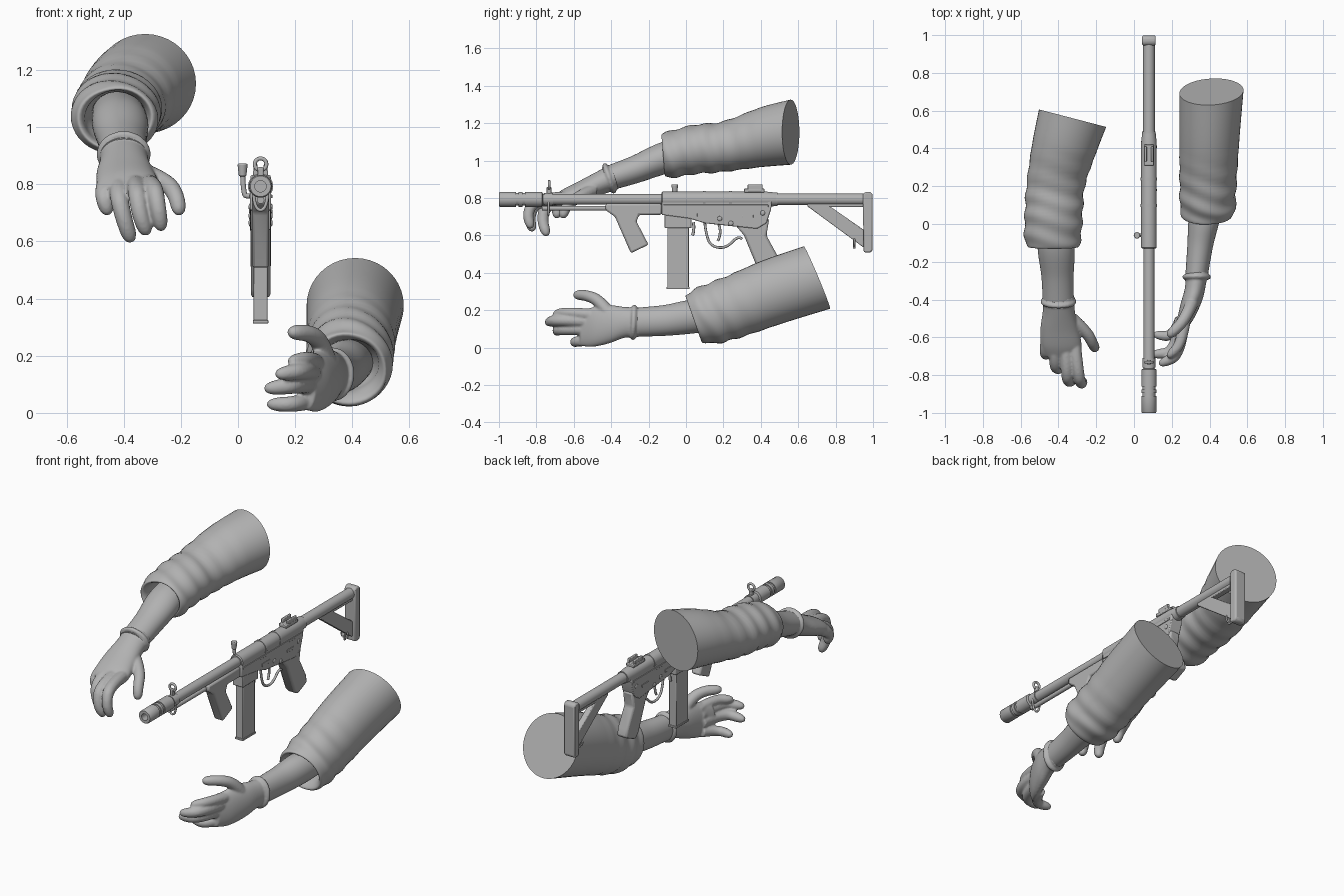
import bpy, bmesh, math
from mathutils import Vector

cube = bpy.data.objects.get("Cube")
if cube:
    bpy.data.objects.remove(cube, do_unlink=True)

grey = bpy.data.materials.new("plain grey")
grey.use_nodes = True
grey.diffuse_color = (.45, .45, .45, 1)
grey.node_tree.nodes["Principled BSDF"].inputs["Base Color"].default_value = grey.diffuse_color
AXIS, BORE = .079, .793


def finish(name, bm):
    bmesh.ops.recalc_face_normals(bm, faces=bm.faces)
    mesh = bpy.data.meshes.new(name)
    bm.to_mesh(mesh)
    bm.free()
    mesh.materials.append(grey)
    obj = bpy.data.objects.new(name, mesh)
    bpy.context.collection.objects.link(obj)
    return obj


def bevel(obj, width):
    mod = obj.modifiers.new("bevel", "BEVEL")
    mod.width, mod.segments, mod.limit_method = width, 2, "ANGLE"
    return obj


def prism(name, profile, half, x=AXIS, edge=.005):
    """Side profile of (y, z) points, given thickness across x."""
    bm = bmesh.new()
    face = bm.faces.new([bm.verts.new((x - half, y, z)) for y, z in profile])
    out = bmesh.ops.extrude_face_region(bm, geom=[face])["geom"]
    bmesh.ops.translate(bm, vec=(2 * half, 0, 0), verts=[v for v in out if isinstance(v, bmesh.types.BMVert)])
    return bevel(finish(name, bm), edge)


def block(name, y0, y1, z0, z1, half, x=AXIS, edge=.004):
    return prism(name, [(y0, z0), (y1, z0), (y1, z1), (y0, z1)], half, x, edge)


def lathe(name, rows, z=BORE, x=AXIS, sides=32):
    """Turned part along y from (y, radius) rows."""
    bm = bmesh.new()
    rings = [[bm.verts.new((x + r * math.cos(math.tau * i / sides), y, z + r * math.sin(math.tau * i / sides)))
              for i in range(sides)] for y, r in rows]
    skin(bm, rings)
    bm.faces.new(rings[0])
    bm.faces.new(rings[-1])
    return finish(name, bm)


def skin(bm, rings):
    for a, b in zip(rings, rings[1:]):
        for i in range(len(a)):
            j = (i + 1) % len(a)
            bm.faces.new((a[i], a[j], b[j], b[i]))


def tube(name, points, radius, closed=False, scale=None):
    """Smooth bent rod; scale gives a relative radius at each point."""
    curve = bpy.data.curves.new(name, "CURVE")
    curve.dimensions, curve.bevel_depth, curve.bevel_resolution = "3D", radius, 4
    curve.use_fill_caps, curve.resolution_u = True, 8
    spline = curve.splines.new("NURBS")
    spline.points.add(len(points) - 1)
    for i, p in enumerate(points):
        spline.points[i].co = (*p, 1)
        spline.points[i].radius = scale[i] if scale else 1
    spline.order_u = 3
    spline.use_endpoint_u, spline.use_cyclic_u = not closed, closed
    temp = bpy.data.objects.new(name, curve)
    bpy.context.collection.objects.link(temp)
    mesh = bpy.data.meshes.new_from_object(temp.evaluated_get(bpy.context.evaluated_depsgraph_get()))
    bpy.data.objects.remove(temp)
    mesh.materials.clear()
    mesh.materials.append(grey)
    obj = bpy.data.objects.new(name, mesh)
    bpy.context.collection.objects.link(obj)
    return obj


def circle(y, z, r, x=AXIS, count=12):
    return [(x + r * math.cos(math.tau * i / count), y, z + r * math.sin(math.tau * i / count)) for i in range(count)]


def limb(name, rows, folds=0, steps=8, sides=40):
    """Closed loft through (x, y, z, half width, half height, x shear, z shear)."""
    rows = [Vector(r) for r in rows]
    bm, rings = bmesh.new(), []
    for k in range(len(rows) - 1):
        p0, p1, p2, p3 = rows[max(k - 1, 0)], rows[k], rows[k + 1], rows[min(k + 2, len(rows) - 1)]
        for s in range(steps + (k == len(rows) - 2)):
            t = s / steps
            x, y, z, w, h, sx, sz = p1 + (p2 - p0) * (t / 2) + (p0 * 2 - p1 * 5 + p2 * 4 - p3) * (t * t / 2) \
                + (p1 * 3 - p0 - p2 * 3 + p3) * (t ** 3 / 2)
            weight = folds * max(0, min(1, (.42 - y) * 4))
            ring = []
            for i in range(sides):
                a = math.tau * i / sides
                fold = 1 + weight * math.sin(y * 62 + 1.5 * math.sin(a + 1) + math.sin(2 * a))
                dx, dz = w * fold * math.cos(a), h * fold * math.sin(a)
                ring.append(bm.verts.new((x + dx, y + sx * dx + sz * dz, z + dz)))
            rings.append(ring)
    skin(bm, rings)
    bm.faces.new(rings[0])
    bm.faces.new(rings[-1])
    return finish(name, bm)


def hand(name, palm, cuff, digits):
    """Palm, fingers and glove hem fused into one soft surface."""
    parts = [limb(name, palm)]
    x, y, z, w, h, slope = cuff
    hem = [(x + w * math.cos(math.tau * i / 12), y + slope * h * math.sin(math.tau * i / 12),
            z + h * math.sin(math.tau * i / 12)) for i in range(12)]
    parts.append(tube("hem", hem, .014, True))
    for thick, path in digits:
        path = [Vector(p) for p in path]
        path.append(path[-1] + (path[-1] - path[-2]).normalized() * .008)
        parts.append(tube("digit", path, thick, scale=[1.25, 1.1, .95, .25] if len(path) == 4 else [1.2, 1.1, 1, .9, .25]))
    bm = bmesh.new()
    for part in parts:
        bm.from_mesh(part.data)
        bpy.data.objects.remove(part)
    obj = finish(name, bm)
    mod = obj.modifiers.new("fuse", "REMESH")
    mod.mode, mod.voxel_size, mod.use_smooth_shade = "VOXEL", .006, True
    mod = obj.modifiers.new("soften", "SMOOTH")
    mod.factor, mod.iterations = .5, 5


# Right arm, raised
limb("right_sleeve", [
    (-.325, .56, 1.152, .178, .174, -.26, 0), (-.37, .4, 1.125, .169, .16, -.15, 0),
    (-.415, .2, 1.075, .155, .135, 0, 0), (-.425, .05, 1.06, .153, .132, 0, 0),
    (-.43, -.07, 1.035, .15, .126, 0, -.05), (-.43, -.12, 1.028, .135, .114, 0, -.08),
    (-.428, -.1, 1.03, .114, .097, 0, -.08), (-.42, .02, 1.05, .09, .075, 0, 0)], .03)
limb("right_forearm", [
    (-.42, .04, 1.05, .09, .08, 0, 0), (-.412, -.13, 1.01, .098, .088, 0, 0),
    (-.405, -.28, .95, .085, .072, 0, -.2), (-.4, -.43, .9, .082, .062, 0, -.3)])
hand("right_hand", [
    (-.4, -.38, .915, .084, .066, 0, -.3), (-.398, -.46, .88, .085, .06, 0, -.3),
    (-.395, -.55, .838, .1, .055, 0, -.3), (-.385, -.64, .8, .108, .048, 0, -.3),
    (-.38, -.7, .775, .09, .034, 0, -.3)], (-.4, -.41, .905, .084, .07, -.35), [
    (.028, [(-.46, -.62, .8), (-.475, -.69, .77), (-.455, -.69, .7)]),
    (.03, [(-.415, -.64, .8), (-.42, -.75, .77), (-.4, -.77, .68), (-.375, -.745, .605)]),
    (.03, [(-.36, -.64, .8), (-.355, -.8, .79), (-.345, -.84, .7), (-.32, -.82, .63)]),
    (.029, [(-.315, -.64, .8), (-.295, -.8, .8), (-.28, -.85, .72), (-.268, -.83, .645)]),
    (.029, [(-.33, -.5, .84), (-.25, -.57, .81), (-.215, -.64, .76), (-.205, -.66, .7)])])

# Left arm, lowered
limb("left_sleeve", [
    (.41, .7, .375, .17, .167, .05, -.42), (.4, .47, .3, .16, .165, .03, -.38),
    (.393, .26, .22, .152, .16, 0, -.3), (.39, .14, .18, .148, .152, 0, -.35),
    (.39, .08, .162, .146, .14, 0, -.35), (.388, .04, .155, .131, .122, 0, -.35),
    (.386, .065, .16, .11, .1, 0, -.35), (.386, .17, .175, .085, .075, 0, -.3)], .03)
limb("left_forearm", [
    (.39, .18, .18, .085, .08, 0, -.2), (.372, .03, .165, .083, .088, 0, -.2),
    (.35, -.12, .145, .068, .082, 0, 0), (.33, -.29, .135, .06, .076, .2, 0)])
hand("left_hand", [
    (.335, -.25, .135, .06, .078, .2, 0), (.325, -.33, .135, .056, .083, .2, 0),
    (.305, -.41, .125, .058, .102, .2, 0), (.275, -.5, .11, .048, .106, .2, 0),
    (.24, -.57, .1, .033, .09, .2, 0)], (.332, -.28, .135, .064, .083, .05), [
    (.026, [(.27, -.5, .175), (.255, -.63, .19), (.185, -.7, .18)]),
    (.028, [(.26, -.5, .14), (.25, -.69, .15), (.14, -.74, .135)]),
    (.028, [(.25, -.5, .1), (.225, -.68, .1), (.1, -.69, .085)]),
    (.026, [(.25, -.5, .045), (.21, -.6, .03), (.11, -.585, .03)]),
    (.03, [(.31, -.41, .18), (.29, -.46, .25), (.25, -.53, .28), (.185, -.59, .282)])])

# Barrel, muzzle and rear tube
lathe("muzzle", [(-.88, .02), (-1, .02), (-1, .036), (-.995, .04), (-.91, .04), (-.91, .034), (-.895, .034),
                 (-.895, .04), (-.875, .04), (-.875, .034), (-.86, .034), (-.86, .04), (-.77, .04), (-.765, .028)])
lathe("barrel", [(-.8, .029), (-.1, .029)])
lathe("barrel_collar", [(-.76, .034), (-.71, .034)])
lathe("gas_rod", [(-.77, .013), (-.42, .013)], z=.745)
lathe("receiver_tube", [(-.13, .036), (-.125, .041), (.43, .041), (.48, .036), (.48, .03)])
for y in (.09, .23):
    lathe("receiver_band", [(y, .044), (y + .015, .044)])
lathe("stock_tube", [(.44, .031), (.97, .031)])
lathe("stock_tube_ring", [(.47, .036), (.49, .036)])

# Receiver and its details
prism("receiver", [(-.13, .79), (-.13, .71), (.02, .69), (.1, .665), (.38, .635), (.43, .665), (.455, .74),
                   (.46, .79)], .037)
for side in (-1, 1):
    x = AXIS + side * .037
    block("side_rail", -.12, .44, .752, .764, .004, x, .001)
    block("ejection_slot", .06, .14, .7, .718, .003, x, .001)
    block("selector_plate", .3, .36, .695, .71, .004, x, .001)
    for y, z in ((.18, .69), (.41, .72), (.24, .665)):
        bm = bmesh.new()
        bmesh.ops.create_uvsphere(bm, u_segments=16, v_segments=8, radius=.013)
        bmesh.ops.scale(bm, vec=(.4, 1, 1), verts=bm.verts)
        bmesh.ops.translate(bm, vec=(x, y, z), verts=bm.verts)
        finish("pin", bm)
block("magazine_well", -.115, .03, .64, .72, .034)
block("magazine", -.1, .015, .32, .7, .024)
block("magazine_base", -.105, .02, .313, .325, .027, edge=.002)

# Grips
prism("foregrip", [(-.43, .77), (-.43, .735), (-.38, .7), (-.295, .505), (-.2, .55), (-.265, .675), (-.25, .71),
                   (-.13, .71), (-.13, .77)], .03, edge=.01)
prism("pistol_grip", [(.26, .66), (.31, .6), (.38, .43), (.41, .4), (.5, .44), (.49, .49), (.43, .6), (.445, .69)],
      .034, edge=.012)

# Trigger and guard
tube("trigger_guard", [(AXIS, y, z) for y, z in ((.1, .67), (.11, .58), (.15, .535), (.22, .535), (.28, .6), (.3, .58))], .007)
tube("trigger", [(AXIS, y, z) for y, z in ((.17, .67), (.195, .62), (.17, .57))], .007)
tube("magazine_catch", [(AXIS, y, z) for y, z in ((.04, .67), (.045, .63), (.035, .6))], .008)

# Folding stock
prism("butt_plate", [(.945, .82), (.96, .833), (.985, .833), (.998, .82), (.998, .52), (.985, .507), (.95, .51)], .036, edge=.008)
prism("stock_strut", [(.65, .775), (.65, .755), (.95, .535), (.95, .63), (.77, .755), (.77, .775)], .018)
block("stock_rail", .65, .95, .752, .775, .018)
tube("sling_ring", circle(.9, .565, .022), .005, True)
block("sling_stud", .893, .907, .53, .6, .006)

# Sights
block("front_sight_post", -.745, -.72, .82, .86, .01)
tube("front_sight_ring", circle(-.732, .87, .021), .007, True)
tube("front_sling_loop", [(AXIS + s * .025, -.735, z) for s, z in ((-1, .79), (-1, .71), (1, .71), (1, .79))], .006)
block("rear_sight_base", .31, .42, .83, .85, .026)
for side in (-1, 1):
    block("rear_sight_ear", .33, .41, .845, .872, .007, AXIS + side * .018)

# Charging handle
tube("charging_arm", [(AXIS - .02, -.06, .76), (.035, -.06, .757), (.018, -.06, .765), (.016, -.06, .85)], .009)
bm = bmesh.new()
bmesh.ops.create_cone(bm, cap_ends=True, segments=20, radius1=.013, radius2=.018, depth=.045)
bmesh.ops.translate(bm, vec=(.016, -.06, .85), verts=bm.verts)
bevel(finish("charging_knob", bm), .005)

bpy.ops.object.select_all(action="DESELECT")
for obj in bpy.context.scene.objects:
    if obj.type == "MESH":
        obj.select_set(True)
        bpy.context.view_layer.objects.active = obj
bpy.ops.object.shade_smooth_by_angle(angle=math.radians(40))
